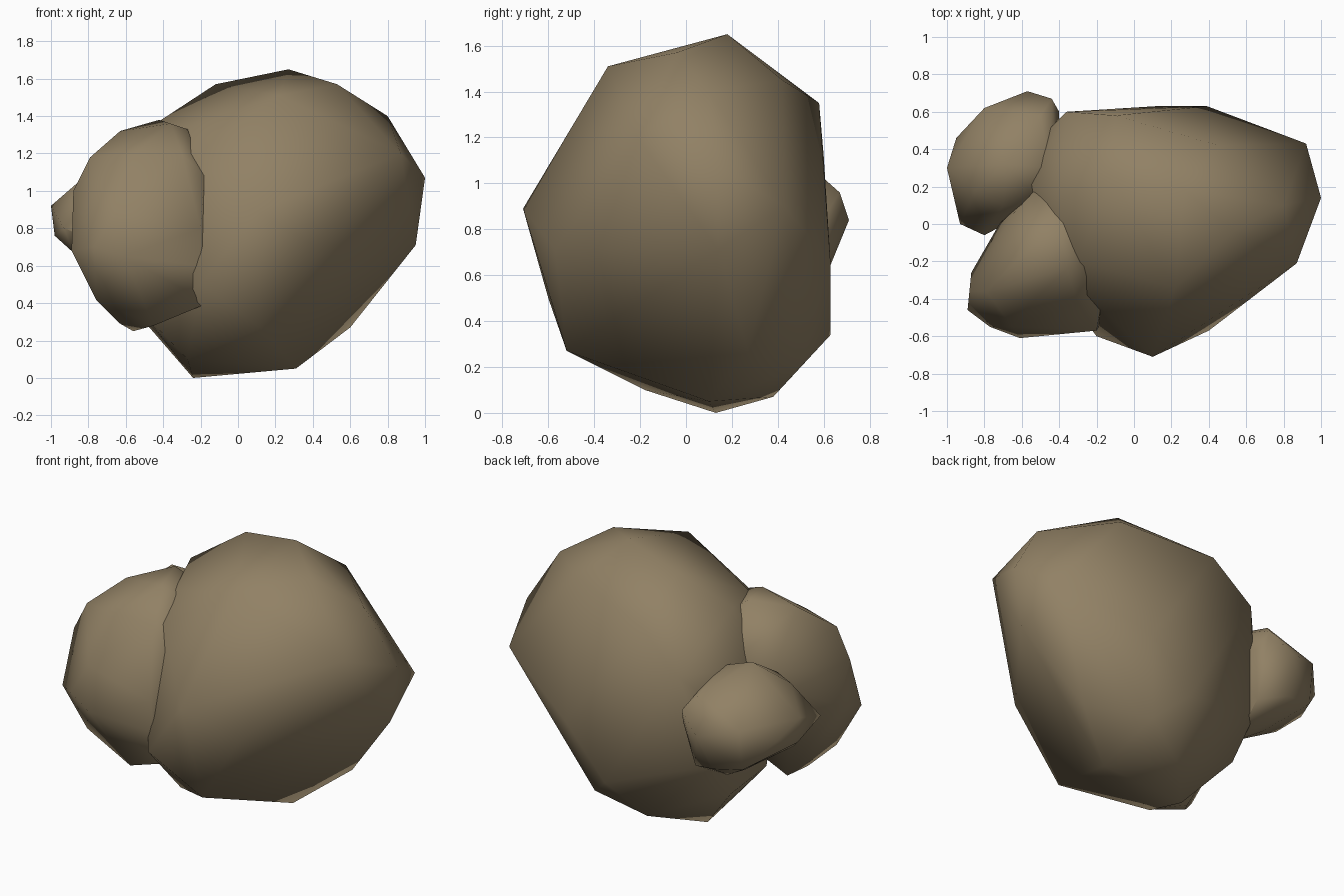
import bpy, bmesh, math
from mathutils import Vector

stone = bpy.data.materials.new("brown_stone")
stone.diffuse_color = (0.285, 0.22, 0.13, 1)


def boulder(name, corners):
    """Chiselled boulder: convex hull around a few corner points, softly shaded."""
    bm = bmesh.new()
    for c in corners:
        bm.verts.new(Vector(c))
    bmesh.ops.convex_hull(bm, input=bm.verts)
    loose = [v for v in bm.verts if not v.link_faces]
    bmesh.ops.delete(bm, geom=loose, context='VERTS')
    bmesh.ops.recalc_face_normals(bm, faces=bm.faces)
    me = bpy.data.meshes.new(name)
    bm.to_mesh(me)
    bm.free()
    me.materials.append(stone)
    ob = bpy.data.objects.new(name, me)
    bpy.context.collection.objects.link(ob)
    bpy.ops.object.select_all(action='DESELECT')
    ob.select_set(True)
    bpy.context.view_layer.objects.active = ob
    bpy.ops.object.shade_smooth_by_angle(angle=math.radians(75))
    return ob


# Main boulder
boulder("large_boulder", [
    # crown
    (.27, .18, 1.65), (.53, -.04, 1.57), (-.12, .25, 1.57), (.22, -.34, 1.51),
    (.8, .1, 1.4), (-.41, .12, 1.38), (-.1, .58, 1.35), (.45, .42, 1.45),
    # right point
    (1, .14, 1.07), (.92, .43, .9), (.87, -.21, 1.2), (.95, .14, .71),
    # front ridge
    (.1, -.71, .89), (.4, -.57, .71), (-.2, -.6, .5), (.12, -.52, .27),
    # back wall
    (-.36, .6, 1.12), (.39, .63, .65), (.12, .63, .34), (-.52, .45, .55),
    # left side
    (-.3, -.2, 1.33), (-.25, -.38, 1.2), (-.5, -.2, .9), (-.56, .22, 1.08),
    (-.46, .5, 1.0), (-.5, .27, .3), (-.5, -.08, .34),
    # underside
    (-.24, .13, 0), (.31, .1, .05), (0, .38, .07), (-.27, -.18, .1),
    (.6, .27, .27), (.28, .5, .2),
])

# Boulder leaning on the front left
boulder("medium_boulder", [
    (-.42, -.02, 1.38), (-.63, -.2, 1.32), (-.36, -.24, 1.36), (-.27, -.24, 1.33),
    (-.79, -.36, 1.18), (-.55, -.42, 1.2), (-.3, -.42, 1.2),
    (-.88, -.36, 1.0), (-.89, -.46, .68), (-.87, -.26, .75), (-.72, 0, .9),
    (-.65, .05, 1.05), (-.5, .21, 1.12), (-.76, -.4, .42), (-.77, -.55, .7),
    (-.61, -.61, .65), (-.65, -.55, .9), (-.2, -.57, .8), (-.2, -.55, .6),
    (-.16, -.5, .4), (-.45, -.42, .28), (-.56, -.2, .25), (-.63, -.3, .29),
    (-.2, -.1, .5), (-.18, -.46, 1.08), (-.2, .1, 1.2),
])

# Small boulder at the back left
boulder("small_boulder", [
    (-1, .3, .92), (-.98, .3, .76), (-.95, .46, .82), (-.85, .18, 1.05),
    (-.68, .32, 1.19), (-.7, .1, 1.05), (-.5, .1, 1.05), (-.4, .25, 1.05),
    (-.93, 0, .8), (-.8, -.06, .75), (-.8, .62, .9), (-.8, .59, .65),
    (-.57, .71, .84), (-.44, .67, .96), (-.5, .58, 1.04), (-.4, .6, .85),
    (-.45, .55, .57), (-.65, .35, .52), (-.5, .3, .43), (-.88, .2, .67),
    (-.45, .3, 1.1), (-.62, .62, .62),
])
